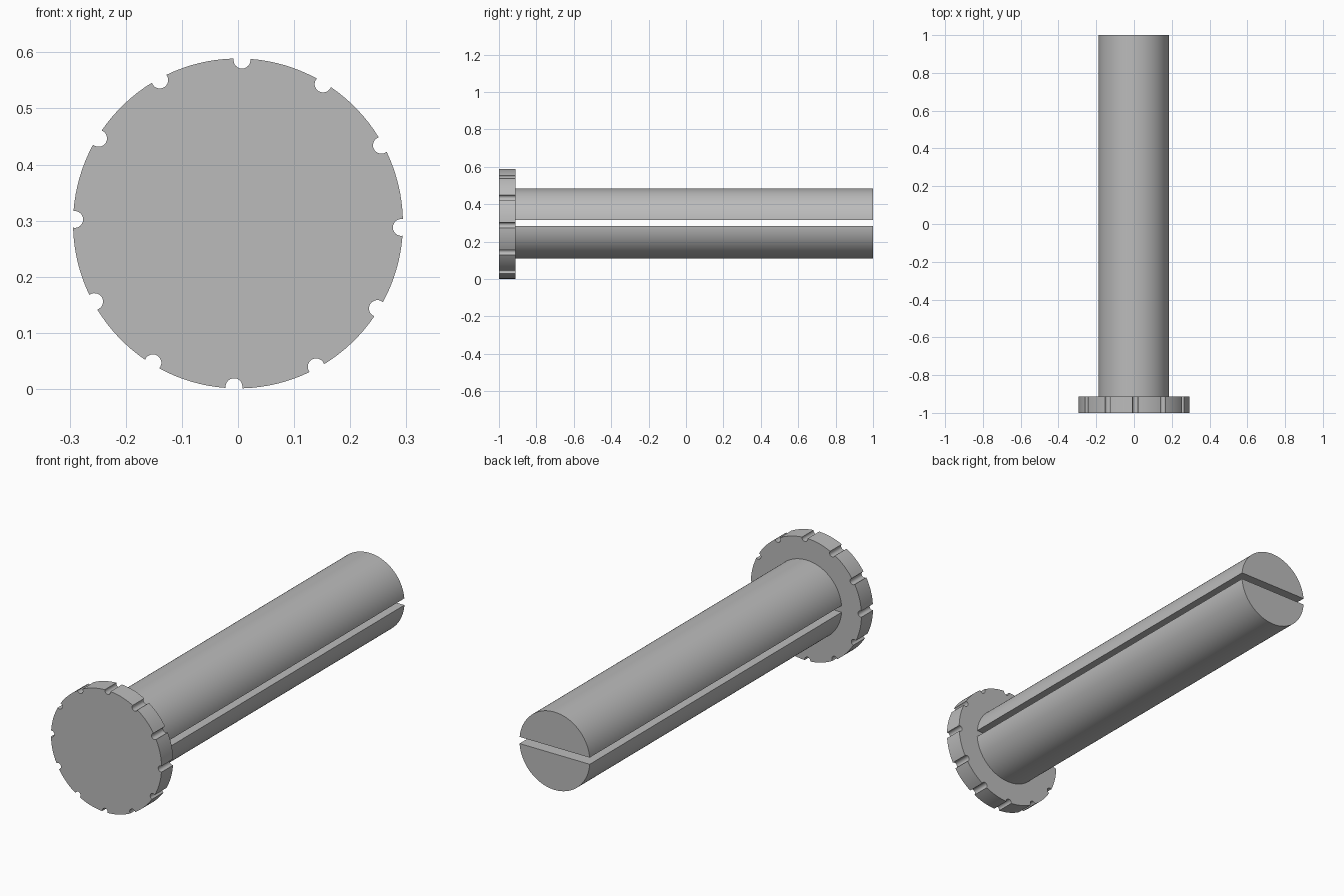
import bpy, bmesh
from math import sin, cos, pi, radians, asin, acos

cube = bpy.data.objects.get("Cube")
if cube:
    bpy.data.objects.remove(cube, do_unlink=True)

grey = bpy.data.materials.new("plain grey")
grey.use_nodes = True
colour = (0.5, 0.5, 0.5, 1)
grey.diffuse_color = colour
grey.node_tree.nodes["Principled BSDF"].inputs["Base Color"].default_value = colour


def arc(cx, cz, r, start, end, steps):
    """Points along an arc in the x-z plane."""
    return [(cx + r * cos(a), cz + r * sin(a))
            for a in (start + (end - start) * i / steps for i in range(steps + 1))]


def extrude(name, outline, y0, y1):
    """Solid made by sweeping an x-z outline along y."""
    bm = bmesh.new()
    face = bm.faces.new([bm.verts.new((x, y0, z)) for x, z in outline])
    result = bmesh.ops.extrude_face_region(bm, geom=[face])
    moved = [g for g in result["geom"] if isinstance(g, bmesh.types.BMVert)]
    bmesh.ops.translate(bm, verts=moved, vec=(0, y1 - y0, 0))
    bmesh.ops.recalc_face_normals(bm, faces=bm.faces)
    mesh = bpy.data.meshes.new(name)
    bm.to_mesh(mesh)
    bm.free()
    mesh.materials.append(grey)
    obj = bpy.data.objects.new(name, mesh)
    bpy.context.collection.objects.link(obj)
    bpy.ops.object.select_all(action="DESELECT")
    obj.select_set(True)
    bpy.context.view_layer.objects.active = obj
    bpy.ops.object.shade_smooth_by_angle(angle=radians(30))
    return obj


# Head: disc with round grip notches around the rim
HEAD_Z, HEAD_R = 0.295, 0.294
NOTCHES, NOTCH_R, NOTCH_AT = 12, 0.015, 0.291
pitch = 2 * pi / NOTCHES
# Angles where a notch circle meets the rim, about the head and the notch centre
reach = (HEAD_R**2 + NOTCH_AT**2 - NOTCH_R**2) / (2 * HEAD_R * NOTCH_AT)
half = acos(reach)
lip = acos((HEAD_R * reach - NOTCH_AT) / NOTCH_R)
rim = []
for i in range(NOTCHES):
    a = i * pitch - radians(1.4)
    rim += arc(NOTCH_AT * cos(a), HEAD_Z + NOTCH_AT * sin(a), NOTCH_R,
               a + 2 * pi - lip, a + lip, 12)
    rim += arc(0, HEAD_Z, HEAD_R, a + half, a + pitch - half, 8)[1:-1]
extrude("head", rim, -1, -0.912)

# Shaft: two half rounds with a slot between them
SHAFT_X, SHAFT_Z, SHAFT_R = -0.002, 0.297, 0.187
top = asin((0.315 - SHAFT_Z) / SHAFT_R)
low = asin((0.283 - SHAFT_Z) / SHAFT_R)
extrude("upper_shaft", arc(SHAFT_X, SHAFT_Z, SHAFT_R, top, pi - top, 48), -0.912, 1)
extrude("lower_shaft", arc(SHAFT_X, SHAFT_Z, SHAFT_R, pi - low, 2 * pi + low, 48), -0.912, 1)
